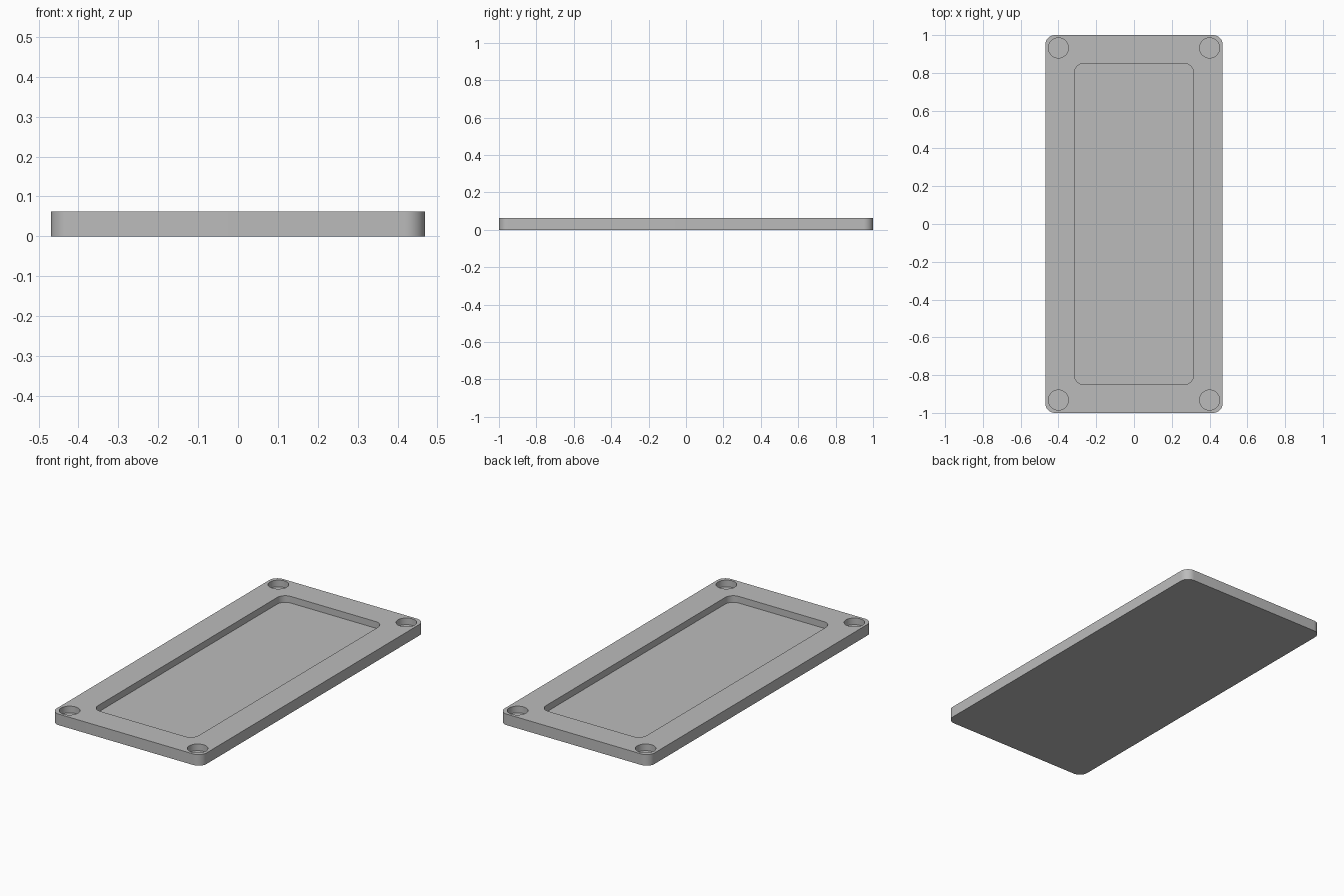
import bpy, bmesh, math

if "Cube" in bpy.data.objects:
    bpy.data.objects.remove(bpy.data.objects["Cube"])

HX, HY, H = 0.469, 1.0, 0.0625   # plate half sizes and thickness
POCKET_FLOOR = 0.025
HOLE_FLOOR = 0.025


def rounded_rect(hx, hy, r, steps=12):
    """Outline points of a rectangle with rounded corners."""
    pts = []
    for i, (sx, sy) in enumerate([(1, 1), (-1, 1), (-1, -1), (1, -1)]):
        for k in range(steps + 1):
            a = math.pi / 2 * (i + k / steps)
            pts.append((sx * (hx - r) + r * math.cos(a), sy * (hy - r) + r * math.sin(a)))
    return pts


def circle(cx, cy, r, n=48):
    return [(cx + r * math.cos(2 * math.pi * k / n), cy + r * math.sin(2 * math.pi * k / n))
            for k in range(n)]


bm = bmesh.new()
rim_edges = []


def add_wall(points, floor):
    """Wall from the top face down to a flat floor."""
    n = len(points)
    top = [bm.verts.new((x, y, H)) for x, y in points]
    low = [bm.verts.new((x, y, floor)) for x, y in points]
    for i in range(n):
        j = (i + 1) % n
        rim_edges.append(bm.edges.new((top[i], top[j])))
        bm.faces.new((top[i], low[i], low[j], top[j]))
    bm.faces.new(low)


# Outer sides and underside
add_wall(rounded_rect(HX, HY, 0.05), 0.0)
# Shallow rounded pocket
add_wall(rounded_rect(0.315, 0.85, 0.05), POCKET_FLOOR)
# Blind corner holes
for sx in (-1, 1):
    for sy in (-1, 1):
        add_wall(circle(sx * 0.4, sy * 0.932, 0.053), HOLE_FLOOR)
# Top face around the openings
bmesh.ops.triangle_fill(bm, edges=rim_edges, use_beauty=True, normal=(0, 0, 1))
bmesh.ops.recalc_face_normals(bm, faces=bm.faces)

mesh = bpy.data.meshes.new("cover_plate")
bm.to_mesh(mesh)
bm.free()
plate = bpy.data.objects.new("cover_plate", mesh)
bpy.context.collection.objects.link(plate)

grey = bpy.data.materials.new("light_grey")
grey.diffuse_color = (0.5, 0.5, 0.5, 1)
grey.use_nodes = True
grey.node_tree.nodes["Principled BSDF"].inputs["Base Color"].default_value = grey.diffuse_color
mesh.materials.append(grey)

# Smooth round corners, sharp rims
bpy.context.view_layer.objects.active = plate
plate.select_set(True)
bpy.ops.object.shade_smooth_by_angle(angle=math.radians(30))
